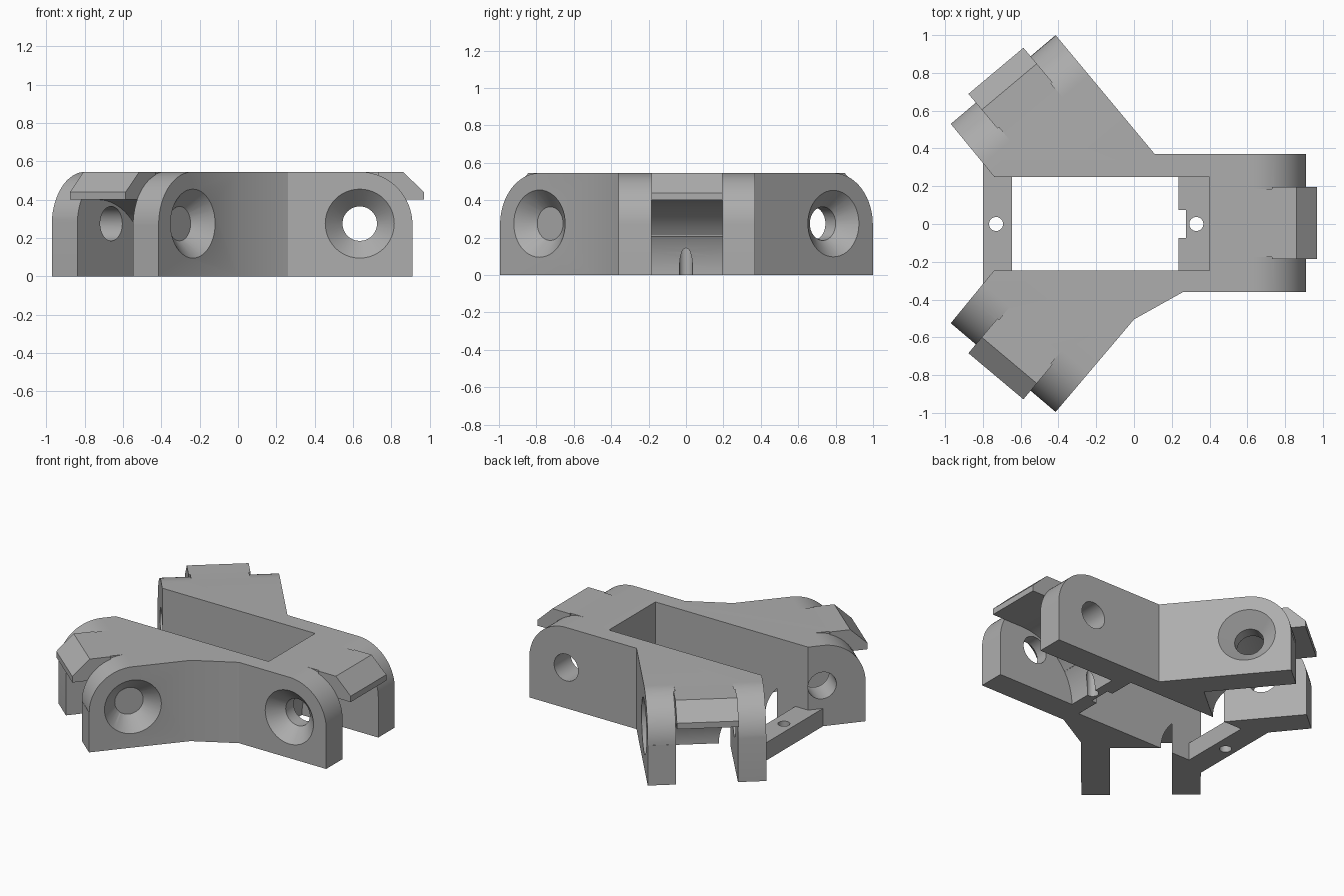
import bpy, bmesh
from math import radians, sin, cos, pi
from mathutils import Matrix

cube = bpy.data.objects.get("Cube")
if cube:
    bpy.data.objects.remove(cube, do_unlink=True)

grey = bpy.data.materials.new("matte_grey")
grey.use_nodes = True
COLOR = (0.42, 0.42, 0.42, 1)
grey.diffuse_color = COLOR
grey.node_tree.nodes["Principled BSDF"].inputs["Base Color"].default_value = COLOR

TOP = 0.545
HALF = 0.365      # half width of an arm
GAP = 0.19        # half width of the hinge gap
UPRIGHT = Matrix.Rotation(pi / 2, 4, 'X')   # profile (s, z), depth across the arm


def finish(name, bm, matrix):
    bmesh.ops.recalc_face_normals(bm, faces=bm.faces)
    bm.transform(matrix)
    mesh = bpy.data.meshes.new(name)
    bm.to_mesh(mesh)
    bm.free()
    mesh.materials.append(grey)
    obj = bpy.data.objects.new(name, mesh)
    bpy.context.collection.objects.link(obj)
    return obj


def prism(name, points, low, high, matrix=Matrix()):
    bm = bmesh.new()
    face = bm.faces.new([bm.verts.new((x, y, low)) for x, y in points])
    new = bmesh.ops.extrude_face_region(bm, geom=[face])["geom"]
    bmesh.ops.translate(bm, vec=(0, 0, high - low),
                        verts=[v for v in new if isinstance(v, bmesh.types.BMVert)])
    return finish(name, bm, matrix)


def cone(name, r1, r2, depth, matrix):
    bm = bmesh.new()
    bmesh.ops.create_cone(bm, cap_ends=True, segments=48, radius1=r1, radius2=r2, depth=depth)
    return finish(name, bm, matrix)


def arc(cx, cy, r, start, end, steps=20):
    angles = [radians(start + (end - start) * i / steps) for i in range(steps + 1)]
    return [(cx + r * cos(a), cy + r * sin(a)) for a in angles]


def combine(target, other, operation):
    other.hide_render = True
    mod = target.modifiers.new("join", 'BOOLEAN')
    mod.operation = operation
    mod.solver = 'EXACT'
    mod.object = other
    bpy.context.view_layer.objects.active = target
    bpy.ops.object.modifier_apply(modifier=mod.name)
    bpy.data.objects.remove(other, do_unlink=True)


# C-shaped body around the rectangular window
body = prism("body", [
    (0.91, -0.36), (0.91, 0.37), (0.11, 0.37), (-0.415, 1.0), (-0.97, 0.53),
    (-0.74, 0.25), (0.4, 0.25), (0.4, -0.245), (-0.74, -0.245),
    (-0.97, -0.525), (-0.415, -0.995), (0, -0.505), (0.26, -0.36)], 0, TOP)

# low crossbar and notched ledge at the two ends of the window
combine(body, prism("crossbar", [(-0.8, -0.318), (-0.645, -0.318), (-0.645, 0.323),
                                 (-0.8, 0.323)], 0, 0.12), 'UNION')
combine(body, prism("ledge", [
    (0.235, -0.26), (0.42, -0.26), (0.42, 0.26), (0.235, 0.26), (0.235, 0.075),
    (0.275, 0.075), (0.275, -0.075), (0.235, -0.075)], 0, 0.21), 'UNION')
for x in (-0.73, 0.33):
    combine(body, cone("screw_hole", 0.037, 0.037, 0.8, Matrix.Translation((x, 0, 0))), 'DIFFERENCE')

# hinge ends: local origin at the middle of each arm end, s pointing outward
corner = arc(-0.275, 0.27, 0.275, 90, 0) + [(0.1, 0.27), (0.1, 0.7), (-0.275, 0.7)]
slot = arc(-0.17, 0, 0.4, 180, 90) + [(-0.17, 0.7), (0.1, 0.7), (0.1, -0.1), (-0.57, -0.1)]
lip = [(-0.18, 0.4), (0.06, 0.4), (0.06, 0.44), (-0.05, TOP), (-0.18, TOP)]
arms = [("side", 0.91, 0.005, 0, -1),
        ("back", -0.6925, 0.765, 130, -1),
        ("front", -0.6925, -0.76, 230, 1)]

for label, x, y, angle, sink in arms:
    frame = Matrix.Translation((x, y, 0)) @ Matrix.Rotation(radians(angle), 4, 'Z')
    upright = frame @ UPRIGHT
    # rounded prongs with a coved gap between them
    combine(body, prism("slot", slot, -GAP, GAP, upright), 'DIFFERENCE')
    for low, high in ((-HALF - 0.02, -GAP + 0.01), (GAP - 0.01, HALF + 0.02)):
        combine(body, prism("corner", corner, low, high, upright), 'DIFFERENCE')
    # pin hole, countersunk on one side
    pivot = frame @ Matrix.Translation((-0.275, 0, 0.275))
    combine(body, cone("pin_hole", 0.09, 0.09, 0.84, pivot @ UPRIGHT), 'DIFFERENCE')
    taper = pivot @ Matrix.Translation((0, sink * (HALF - 0.035), 0)) \
        @ Matrix.Rotation(sink * pi / 2, 4, 'X')
    combine(body, cone("countersink", 0.2, 0.09, 0.11, taper), 'DIFFERENCE')
    # bevelled stop lip above the gap
    prism(label + "_stop_lip", lip, -GAP, GAP, upright)

bpy.ops.object.select_all(action='DESELECT')
body.select_set(True)
bpy.context.view_layer.objects.active = body
bpy.ops.object.shade_smooth_by_angle(angle=radians(25))
